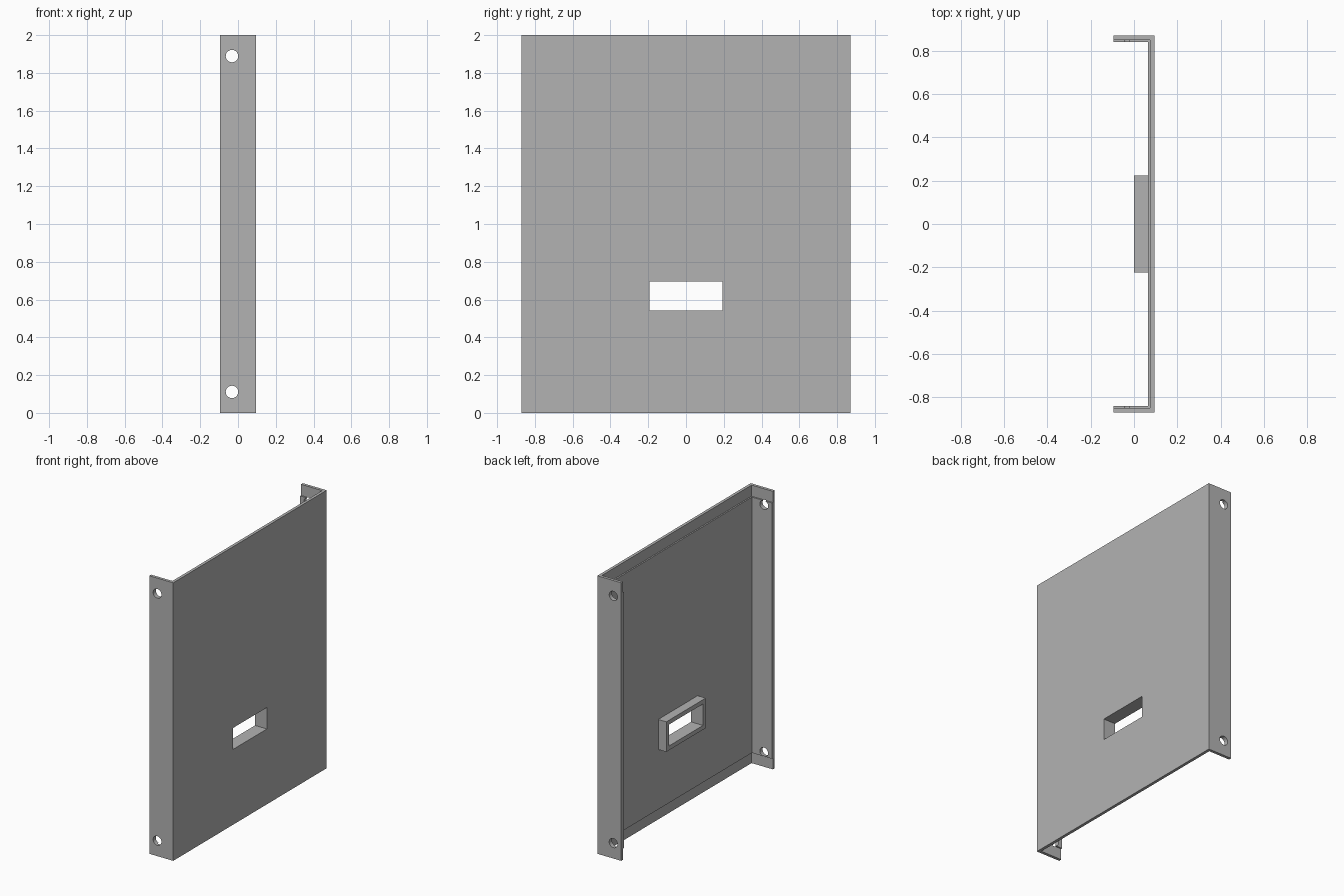
import bpy
import math

# Remove the default cube
cube = bpy.data.objects.get("Cube")
if cube:
    bpy.data.objects.remove(cube, do_unlink=True)

# Main dimensions
HALF_X, HALF_Y, HEIGHT = 0.095, 0.872, 2.0
SHEET = 0.021          # wall thickness at the thin top and bottom rims
WALL = 0.031           # wall thickness between the rims
RIM = 0.08             # height of each thin rim
OPEN_Y, OPEN_LOW, OPEN_HIGH = 0.193, 0.542, 0.696
FRAME = 0.031          # border width of the frame around the opening
HOLE_X, HOLE_Z, HOLE_R = -0.032, 0.111, 0.033

grey = bpy.data.materials.new("plain grey")
grey.use_nodes = True
colour = (0.45, 0.45, 0.45, 1.0)
grey.diffuse_color = colour
grey.node_tree.nodes["Principled BSDF"].inputs["Base Color"].default_value = colour


def box(name, low, high):
    centre = [(a + b) / 2 for a, b in zip(low, high)]
    bpy.ops.mesh.primitive_cube_add(size=1, location=centre)
    obj = bpy.context.object
    obj.name = name
    obj.scale = [b - a for a, b in zip(low, high)]
    bpy.ops.object.transform_apply(location=True, rotation=True, scale=True)
    obj.data.materials.append(grey)
    return obj


def combine(target, tool, operation="DIFFERENCE"):
    mod = target.modifiers.new(operation.lower(), "BOOLEAN")
    mod.operation = operation
    mod.solver = "EXACT"
    mod.object = tool
    tool.hide_render = True
    bpy.context.view_layer.objects.active = target
    bpy.ops.object.modifier_apply(modifier=mod.name)
    bpy.data.objects.remove(tool, do_unlink=True)


# Folded panel: a solid block hollowed into a channel open towards -x
panel = box("flanged_panel", (-HALF_X, -HALF_Y, 0), (HALF_X, HALF_Y, HEIGHT))
inner = HALF_Y - WALL
combine(panel, box("channel_cutter", (-1, -inner, -1), (HALF_X - WALL, inner, HEIGHT + 1)))

# Thinner rims at the bottom and top
rim_y = HALF_Y - SHEET
for low, high in ((-1, RIM), (HEIGHT - RIM, HEIGHT + 1)):
    combine(panel, box("rim_cutter", (-1, -rim_y, low), (HALF_X - SHEET, rim_y, high)))

# Raised frame on the inner side, then the opening through frame and wall
combine(panel, box("opening_frame", (0, -OPEN_Y - FRAME, OPEN_LOW - FRAME),
                   (HALF_X - WALL / 2, OPEN_Y + FRAME, OPEN_HIGH + FRAME)), "UNION")
combine(panel, box("opening_cutter", (-1, -OPEN_Y, OPEN_LOW), (1, OPEN_Y, OPEN_HIGH)))

# Round mounting holes through both flanges
for z in (HOLE_Z, HEIGHT - HOLE_Z):
    bpy.ops.mesh.primitive_cylinder_add(vertices=32, radius=HOLE_R, depth=3,
                                        location=(HOLE_X, 0, z),
                                        rotation=(math.pi / 2, 0, 0))
    drill = bpy.context.object
    drill.name = "hole_cutter"
    drill.data.materials.append(grey)
    combine(panel, drill)

# Smooth hole walls, sharp folds
bpy.ops.object.select_all(action="DESELECT")
panel.select_set(True)
bpy.context.view_layer.objects.active = panel
bpy.ops.object.shade_smooth_by_angle(angle=math.radians(30))
